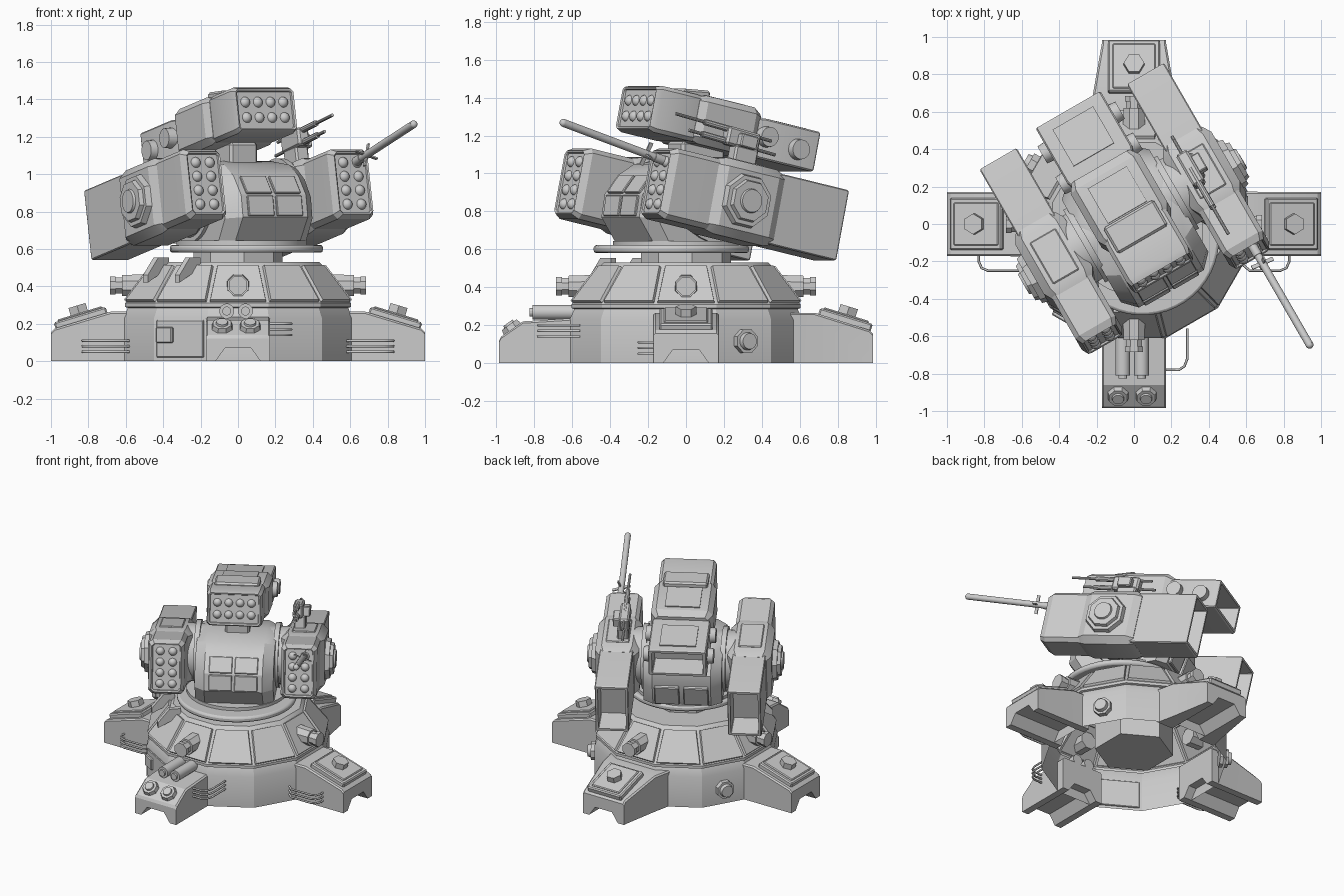
import bpy, bmesh
from math import radians, pi, cos, sin
from mathutils import Matrix, Vector

if "Cube" in bpy.data.objects:
    bpy.data.objects.remove(bpy.data.objects["Cube"])

I = Matrix.Identity(4)
T = lambda x, y, z: Matrix.Translation((x, y, z))
R = lambda a, ax: Matrix.Rotation(radians(a), 4, ax)

def finish(name, bm, M=I):
    bmesh.ops.transform(bm, matrix=M, verts=bm.verts)
    bmesh.ops.recalc_face_normals(bm, faces=bm.faces)
    me = bpy.data.meshes.new(name)
    bm.to_mesh(me)
    bm.free()
    ob = bpy.data.objects.new(name, me)
    bpy.context.collection.objects.link(ob)
    return ob

def box(name, c, size, M=I, rx=0, bev=0.0):
    bm = bmesh.new()
    bmesh.ops.create_cube(bm, size=1)
    bmesh.ops.scale(bm, vec=size, verts=bm.verts)
    if bev:
        bmesh.ops.bevel(bm, geom=bm.edges[:], offset=bev, segments=1, affect='EDGES')
    return finish(name, bm, M @ T(*c) @ R(rx, 'X'))

def cyl(name, a, b, r1, r2=None, n=24, M=I):
    a, b = Vector(a), Vector(b)
    bm = bmesh.new()
    bmesh.ops.create_cone(bm, cap_ends=True, segments=n, radius1=r1,
                          radius2=r1 if r2 is None else r2, depth=(b - a).length)
    rot = (b - a).to_track_quat('Z', 'Y').to_matrix().to_4x4() @ Matrix.Rotation(pi / n, 4, 'Z')
    return finish(name, bm, M @ T(*((a + b) / 2)) @ rot)

def skin(name, rings, M=I, caps=True):
    bm = bmesh.new()
    vs = [[bm.verts.new(p) for p in ring] for ring in rings]
    n = len(vs[0])
    for p, q in zip(vs, vs[1:]):
        for i in range(n):
            bm.faces.new((p[i], p[(i + 1) % n], q[(i + 1) % n], q[i]))
    if caps:
        bm.faces.new(vs[0])
        bm.faces.new(vs[-1])
    return finish(name, bm, M)

def case(name, secs, M):
    # chamfered box lofted along y: (y, half width, half height, chamfer)
    rings = []
    for y, w, h, c in secs:
        rings.append([(w, y, h - c), (w - c, y, h), (c - w, y, h), (-w, y, h - c),
                      (-w, y, c - h), (c - w, y, -h), (w - c, y, -h), (w, y, c - h)])
    return skin(name, rings, M)

def warheads(name, xs, zs, y, r, M):
    bm = bmesh.new()
    for x in xs:
        for z in zs:
            bmesh.ops.create_uvsphere(bm, u_segments=14, v_segments=8, radius=r, matrix=T(x, y, z))
    finish(name, bm, M)

def tube(name, pts, r):
    cu = bpy.data.curves.new(name, 'CURVE')
    cu.dimensions, cu.bevel_depth, cu.bevel_resolution = '3D', r, 1
    sp = cu.splines.new('POLY')
    sp.points.add(len(pts) - 1)
    for p, co in zip(sp.points, pts):
        p.co = (*co, 1)
    bpy.context.collection.objects.link(bpy.data.objects.new(name, cu))

# --- twelve-sided base shell, open underneath, with raised slope panels
prof = [(.635, 0), (.635, .23), (.61, .285), (.625, .29), (.625, .31), (.465, .515), (.45, .53), (.2, .53)]
rings = [[(r * cos(radians(15 + 30 * i)), r * sin(radians(15 + 30 * i)), z) for i in range(12)] for r, z in prof]
base = skin('base_shell', rings, caps=False)
bm = bmesh.new()
bm.from_mesh(base.data)
slope = [f for f in bm.faces if .38 < f.calc_center_median().z < .44]
bmesh.ops.inset_individual(bm, faces=slope, thickness=.014, depth=0)
bmesh.ops.inset_individual(bm, faces=slope, thickness=.004, depth=.016)
bm.to_mesh(base.data)
bm.free()

# --- four legs with arched feet, built toward -y then turned
def leg(name, secs, M):
    rings = []
    for r, w, h in secs:
        rings.append([(-w, -r, 0), (-w, -r, h - .01), (.01 - w, -r, h), (w - .01, -r, h), (w, -r, h - .01), (w, -r, 0),
                      (.12, -r, 0), (.07, -r, .07), (-.07, -r, .07), (-.12, -r, 0)])
    skin(name, rings, M)

for side, a in (('right', 90), ('back', 180), ('left', 270)):
    M = R(a, 'Z')
    mid, wide = (.222, .25) if side == 'back' else (.172, .175)
    end = .985 if side == 'back' else 1
    leg(side + '_leg', [(end, .172, .155), (end - .02, .172, .175), (.68, mid, .265), (.55, wide, .265)], M)
    box(side + '_leg_plate', (0, -.84, .227), (.28, .29, .045), M, 17, .008)
    box(side + '_leg_pad', (0, -.84, .237), (.23, .25, .045), M, 17, .006)
    S = M @ T(0, -.845, .245) @ R(17, 'X')
    cyl(side + '_leg_bolt', (0, 0, 0), (0, 0, .055), .055, n=6, M=S)
leg('front_leg', [(.985, .172, .12), (.975, .172, .14), (.86, .172, .22), (.55, .172, .24)], I)
for x in (-.085, .065):
    S = T(x, -.915, .178) @ R(36, 'X')
    cyl('lamp_rim', (0, 0, 0), (0, 0, .03), .06, .052, 8, S)
    cyl('lamp_lens', (0, 0, .02), (0, 0, .042), .035, .03, 16, S)
for x in (-.06, .04):
    cyl('front_leg_canister', (x, -.81, .268), (x, -.55, .268), .04, n=16)
    cyl('front_leg_canister_cap', (x, -.825, .268), (x, -.8, .268), .024, n=12)

# --- ports on the slope, wall plugs, wall hatch, fins and cables
for k in range(4):
    M = R(90 * k, 'Z')
    cyl('port_collar', (0, -.48, .405), (0, -.62, .405), .065, .06, 8, M)
    cyl('port_tip', (0, -.6, .405), (0, -.675, .405), .046, n=8, M=M)
    cyl('port_rim', (0, -.655, .405), (0, -.685, .405), .053, n=8, M=M)
for a in (30, 150):
    M = R(a + 90, 'Z')
    cyl('wall_plug', (0, -.59, .115), (0, -.65, .115), .066, n=8, M=M)
    cyl('wall_plug_cap', (0, -.64, .115), (0, -.675, .115), .05, .042, 16, M)
M = R(-30, 'Z')
box('wall_hatch', (0, -.612, .12), (.29, .02, .2), M, 0, .004)
box('wall_hatch_handle', (-.09, -.625, .14), (.1, .03, .085), M, 0, .006)
for x in (-.12, .12):
    skin('slope_fin', [[(x + d, -.42, .5), (x + d, -.58, .42), (x + d, -.58, .46), (x + d, -.5, .555), (x + d, -.42, .555)]
                       for d in (-.018, .018)], R(-45, 'Z'))
for z in (.05, .08, .11):
    for s in (-1, 1):
        tube('leg_cable', [(s * x, y, z) for x, y in ((.56, -.2), (.62, -.25), (.78, -.25), (.815, -.235), (.83, -.2), (.83, -.16))], .007)
    tube('front_cable', [(x, y, z + .09) for x, y in ((.16, -.78), (.24, -.78), (.27, -.76), (.285, -.72), (.285, -.56))], .007)

# --- turning ring and the shaft inside the base
H = R(30, 'Z')
cyl('inner_shaft', (0, 0, .1), (0, 0, .5), .27, n=6, M=H)
cyl('neck', (0, 0, .48), (0, 0, .59), .24, n=8, M=H)
ring = cyl('turntable', (0, -.09, .58), (0, -.09, .622), .41, n=48, M=H)
bv = ring.modifiers.new('round', 'BEVEL')
bv.width, bv.segments = .014, 2
cyl('turntable_step', (0, -.04, .615), (0, -.04, .645), .35, n=48, M=H)

# --- cabin with panes
sidep = [(-.31, .63), (-.40, .77), (-.38, .89), (-.30, .99), (-.2, 1.05), (.0, 1.07), (.18, 1.05),
         (.3, .98), (.37, .88), (.37, .78), (.31, .63)]
def squeeze(f):
    return [(y * f, .63 + (z - .63) * (1 - (1 - f) * .3)) for y, z in sidep]
skin('cabin', [[(x, y, z) for y, z in squeeze(f)] for x, f in ((-.27, .82), (-.2, 1), (.2, 1), (.27, .82))], H)
for (y0, z0), (y1, z1) in ((sidep[1], sidep[2]), (sidep[2], sidep[3])):
    v = Vector((0, y1 - y0, z1 - z0))
    S = H @ T(0, (y0 + y1) / 2, (z0 + z1) / 2) @ Vector((0, 0, 1)).rotation_difference(v).to_matrix().to_4x4()
    for x in (-.088, .088):
        box('cabin_pane', (x, 0, 0), (.158, .024, v.length * .9), S, 0, .004)
for x in (-.1, .1):
    box('rear_grille', (x, .35, .72), (.17, .03, .16), H, -20, .006)
cyl('arm_axle', (-.36, .03, .86), (.36, .03, .86), .2, n=32, M=H)
for s in (-1, 1):
    cyl('axle_flange', (s * .255, .03, .86), (s * .29, .03, .86), .225, n=32, M=H)
box('launcher_pedestal', (0, .06, 1.1), (.17, .26, .14), H, 0, .015)

# --- side launcher pods
for side, s in (('left', -1), ('right', 1)):
    P = H @ T(s * .455, .05, .848) @ R(-12, 'X')
    case(side + '_pod_front', [(-.495, .092, .158, .01), (-.505, .095, .16, .01), (-.51, .103, .17, .02), (-.47, .123, .19, .025),
                               (-.2, .123, .19, .025), (-.1, .12, .19, .025)], P)
    case(side + '_pod_middle', [(-.22, .123, .19, .03), (-.17, .15, .205, .045), (.14, .15, .205, .045), (.19, .12, .19, .03)], P)
    case(side + '_pod_rear', [(.13, .115, .185, .006), (.2, .115, .19, .006), (.58, .115, .19, .006), (.59, .11, .185, .006),
                              (.59, .095, .168, .004), (.42, .09, .16, .004)], P)
    box(side + '_pod_roof_plate', (0, -.03, .2), (.16, .26, .024), P, 0, .006)
    warheads(side + '_pod_warheads', (-.043, .043), [-.114 + .076 * i for i in range(4)], -.488, .03, P)
    for r1, r2, x0, x1, n in ((.15, .138, .14, .182, 8), (.118, .108, .175, .205, 8), (.07, .06, .19, .218, 24)):
        cyl(side + '_pod_hub', (s * x0, -.035, 0), (s * x1, -.035, 0), r1, r2, n, P)
    box(side + '_pod_bracket', (-s * .14, 0, 0), (.06, .3, .3), P, 0, .03)

# --- top launcher
P = H @ T(0, .2, 1.24) @ R(-12, 'X')
case('top_launcher_front', [(-.5, .165, .098, .008), (-.51, .168, .102, .008), (-.515, .178, .112, .015), (-.48, .19, .125, .02),
                            (-.26, .19, .125, .02), (-.2, .18, .12, .02)], P)
case('top_launcher_middle', [(-.25, .19, .115, .02), (-.21, .213, .13, .035), (.09, .213, .13, .035), (.14, .18, .105, .02)], P)
R2 = P @ T(0, 0, -.023)
case('top_launcher_rear', [(.1, .18, .1, .008), (.16, .2, .107, .008), (.49, .2, .107, .008), (.5, .195, .102, .008),
                           (.5, .175, .085, .005), (.34, .17, .08, .005)], R2)
warheads('top_launcher_warheads', [-.117 + .078 * i for i in range(4)], (-.042, .042), -.492, .03, P)
box('top_hatch', (0, -.25, .128), (.31, .16, .05), P, 8, .012)
box('top_middle_plate', (0, -.05, .13), (.24, .22, .016), P)
box('top_rear_plate', (0, .33, .086), (.25, .23, .014), P)
for s in (-1, 1):
    for y, z in ((.18, -.01), (.38, -.035)):
        cyl('launcher_knob', (s * .18, y, z), (s * .24, y, z), .058, .052, 20, P)

# --- twin light gun on the right pod
box('gun_mount', (.42, .1, 1.08), (.08, .14, .12), H, -12, .01)
G = H @ T(.41, .08, 1.185) @ R(-14, 'X')
box('gun_receiver', (0, .02, 0), (.07, .2, .1), G, 0, .012)
for z, y0, y1 in ((.035, .2, -.4), (-.03, .24, -.3)):
    cyl('gun_barrel', (0, y0, z), (0, y1, z), .009, n=10, M=G)
    cyl('gun_sleeve', (0, .02, z), (0, -.22, z), .017, n=10, M=G)
box('gun_ammo_box', (.055, .03, -.01), (.05, .1, .07), G, 0, .006)

# --- missile in flight ahead of the right pod
F = H @ T(.49, -.43, 1.072) @ R(-18, 'X')
cyl('missile_body', (0, 0, 0), (0, -.63, 0), .021, n=20, M=F)
warheads('missile_nose', (0,), (0,), -.63, .021, F)
for a in (0, 90):
    S = F @ R(a + 20, 'Y')
    box('missile_fin', (0, -.1, 0), (.13, .022, .008), S)
cyl('missile_tail', (0, .015, 0), (0, -.05, 0), .025, n=20, M=F)

# --- shading
bpy.ops.object.select_all(action='DESELECT')
for o in bpy.data.objects:
    if o.type == 'MESH':
        o.select_set(True)
        bpy.context.view_layer.objects.active = o
bpy.ops.object.shade_smooth_by_angle(angle=radians(26))
